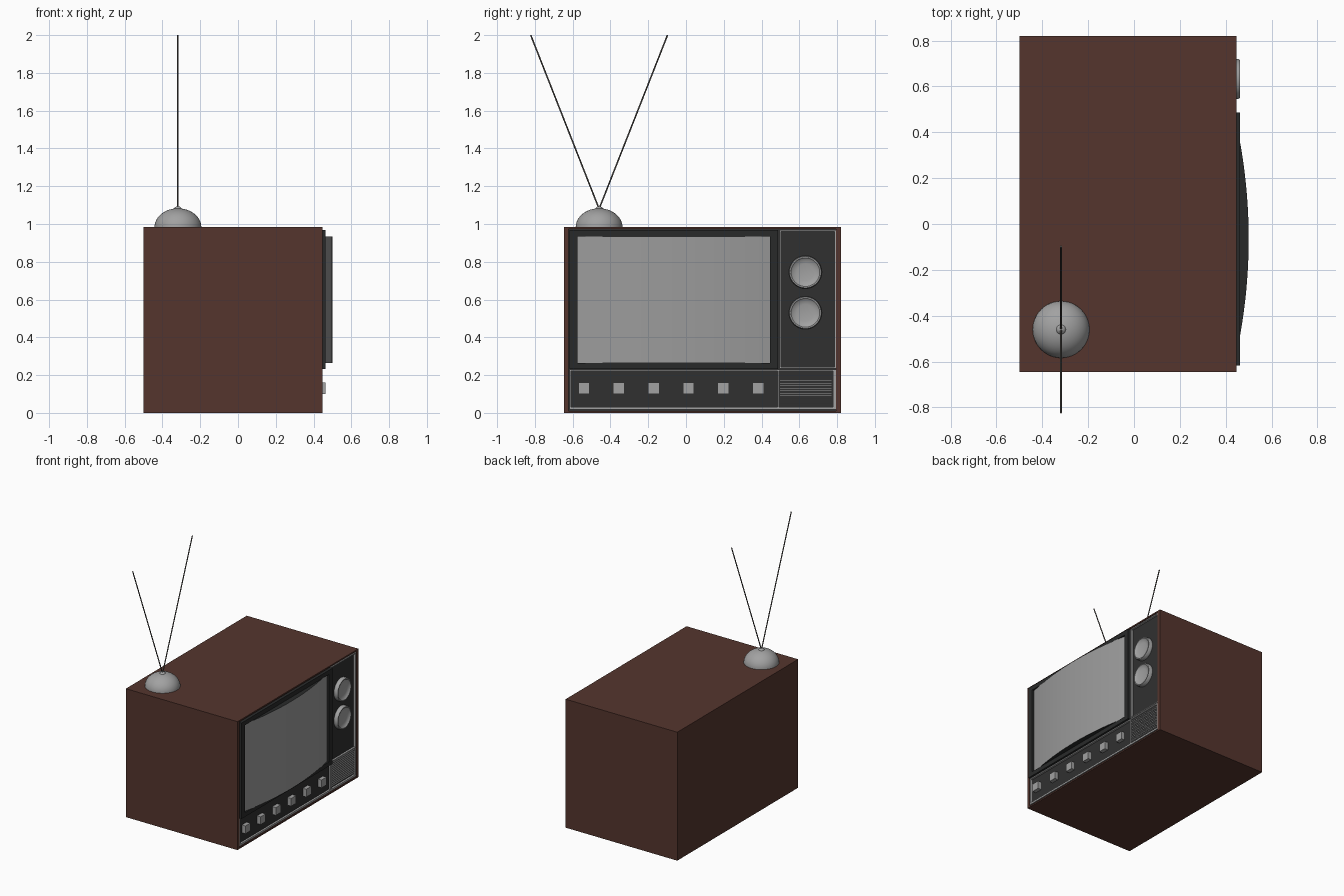
import bpy, bmesh, math
from mathutils import Vector

if "Cube" in bpy.data.objects:
    bpy.data.objects.remove(bpy.data.objects["Cube"])


def mat(name, r, g, b):
    m = bpy.data.materials.new(name)
    m.diffuse_color = (r, g, b, 1)
    m.use_nodes = True
    m.node_tree.nodes["Principled BSDF"].inputs["Base Color"].default_value = m.diffuse_color
    return m


WOOD = mat("brown_wood", 0.09, 0.036, 0.027)
DARK = mat("dark_panel", 0.03, 0.03, 0.03)
BLACK = mat("bezel_black", 0.022, 0.023, 0.023)
GLASS = mat("grey_glass", 0.33, 0.33, 0.33)
METAL = mat("light_metal", 0.36, 0.36, 0.36)
ROD = mat("rod_metal", 0.12, 0.11, 0.10)


def finish(name, bm, mats, smooth=None):
    bmesh.ops.recalc_face_normals(bm, faces=bm.faces)
    me = bpy.data.meshes.new(name)
    bm.to_mesh(me)
    bm.free()
    ob = bpy.data.objects.new(name, me)
    bpy.context.collection.objects.link(ob)
    for m in mats:
        me.materials.append(m)
    if smooth:
        bpy.context.view_layer.objects.active = ob
        ob.select_set(True)
        bpy.ops.object.shade_smooth_by_angle(angle=math.radians(smooth))
        ob.select_set(False)
    return ob


def add_box(bm, x, y, z):
    vs = bmesh.ops.create_cube(bm, size=1)["verts"]
    for v in vs:
        v.co = Vector([a + (b - a) * (c + 0.5) for (a, b), c in zip((x, y, z), v.co)])


def box(name, x, y, z, m):
    bm = bmesh.new()
    add_box(bm, x, y, z)
    return finish(name, bm, [m])


def ring(name, x, y, z, w, m):
    """Rectangular frame facing +x, border width w (left, right, bottom, top)."""
    bm = bmesh.new()
    l, r, b, t = w
    add_box(bm, x, (y[0], y[0] + l), z)
    add_box(bm, x, (y[1] - r, y[1]), z)
    add_box(bm, x, (y[0] + l, y[1] - r), (z[0], z[0] + b))
    add_box(bm, x, (y[0] + l, y[1] - r), (z[1] - t, z[1]))
    return finish(name, bm, [m])


def lathe(name, profile, origin, axis, m, n=48, smooth=40):
    """Spin (radius, height) points about z or x."""
    bm = bmesh.new()
    vs = [bm.verts.new((r, 0, h)) for r, h in profile]
    es = [bm.edges.new(p) for p in zip(vs, vs[1:])]
    bmesh.ops.spin(bm, geom=vs + es, cent=(0, 0, 0), axis=(0, 0, 1),
                   angle=math.tau, steps=n, use_duplicate=False)
    bmesh.ops.remove_doubles(bm, verts=bm.verts, dist=1e-5)
    for v in bm.verts:
        if axis == "x":
            v.co = Vector((v.co.z, v.co.x, v.co.y))
        v.co += Vector(origin)
    return finish(name, bm, [m], smooth)


# cabinet: box with the front (+x) face inset and pushed back
bm = bmesh.new()
add_box(bm, (-0.5, 0.447), (-0.645, 0.82), (0, 0.985))
front = max(bm.faces, key=lambda f: f.calc_center_median().x)
bmesh.ops.inset_individual(bm, faces=[front], thickness=0.015)
for v in front.verts:
    v.co.y = -0.622 if v.co.y < 0 else 0.795
inner = bmesh.ops.extrude_discrete_faces(bm, faces=[front])["faces"][0]
for v in inner.verts:
    v.co.x = 0.432
inner.material_index = 1
finish("cabinet", bm, [WOOD, DARK])

# screen surround and the bowed picture tube sitting in it
ring("screen_bezel", (0.43, 0.462), (-0.617, 0.487), (0.232, 0.968),
     (0.042, 0.042, 0.033, 0.033), BLACK)
bm = bmesh.new()
Y0, Y1, N = -0.575, 0.445, 32
mid, half = (Y0 + Y1) / 2, (Y1 - Y0) / 2
pts = [(0.43, Y1), (0.43, Y0)]
for i in range(N + 1):
    y = Y0 + (Y1 - Y0) * i / N
    pts.append((0.445 + 0.055 * (1 - ((y - mid) / half) ** 2), y))
base = bm.faces.new([bm.verts.new((x, y, 0.265)) for x, y in pts])
top = bmesh.ops.extrude_face_region(bm, geom=[base])["geom"]
bmesh.ops.translate(bm, verts=[v for v in top if isinstance(v, bmesh.types.BMVert)],
                    vec=(0, 0, 0.67))
for f in bm.faces:
    f.material_index = 1 if abs(f.normal.z) > 0.9 else 0
finish("picture_tube", bm, [GLASS, BLACK], 30)

# bright trim frames
T = 0.008
ring("dial_panel_trim", (0.43, 0.447), (0.494, 0.793), (0.236, 0.968), (T,) * 4, METAL)
ring("button_panel_trim", (0.43, 0.447), (-0.618, 0.793), (0.018, 0.231),
     (T, 0.014, 0.014, T), METAL)
box("grille_divider", (0.43, 0.447), (0.484, 0.492), (0.03, 0.225), METAL)

# channel dials: short drums with dished faces
for i, z in enumerate((0.745, 0.53)):
    lathe(f"dial_{i + 1}", [(0.087, -0.015), (0.087, 0.006), (0.083, 0.015), (0.076, 0.015),
                            (0.07, 0.008), (0.045, 0.003), (0, 0.0)],
          (0.447, 0.632, z), "x", METAL)

# push buttons
for i in range(6):
    y = -0.54 + 0.1845 * i
    box(f"button_{i + 1}", (0.43, 0.462), (y - 0.03, y + 0.03), (0.1, 0.16), METAL)

# speaker grille slats
bm = bmesh.new()
for i in range(13):
    z = 0.046 + i * 0.0135
    add_box(bm, (0.43, 0.445), (0.496, 0.772), (z, z + 0.007))
finish("speaker_grille", bm, [METAL])

# aerial: dome, top knob and two rods
AX, AY = -0.318, -0.46
dome = [(0.124 * math.cos(a), 0.983 + 0.1 * math.sin(a))
        for a in [math.pi / 2 * i / 12 for i in range(12)]] + [(0, 1.083)]
lathe("aerial_base", dome, (AX, AY, 0), "z", METAL)
ball = [(0.024 * math.sin(math.pi * i / 10), 1.07 - 0.024 * math.cos(math.pi * i / 10))
        for i in range(11)]
lathe("aerial_knob", ball, (AX, AY, 0), "z", METAL, 24)
for name, s in (("aerial_rod_left", -1), ("aerial_rod_right", 1)):
    a, b = Vector((AX, AY, 1.08)), Vector((AX, AY + s * 0.362, 2.0))
    bm = bmesh.new()
    bmesh.ops.create_cone(bm, cap_ends=True, segments=12, radius1=0.004, radius2=0.004,
                          depth=(b - a).length)
    rot = (b - a).to_track_quat("Z", "Y").to_matrix()
    for v in bm.verts:
        v.co = rot @ v.co + (a + b) / 2
    finish(name, bm, [ROD], 40)
